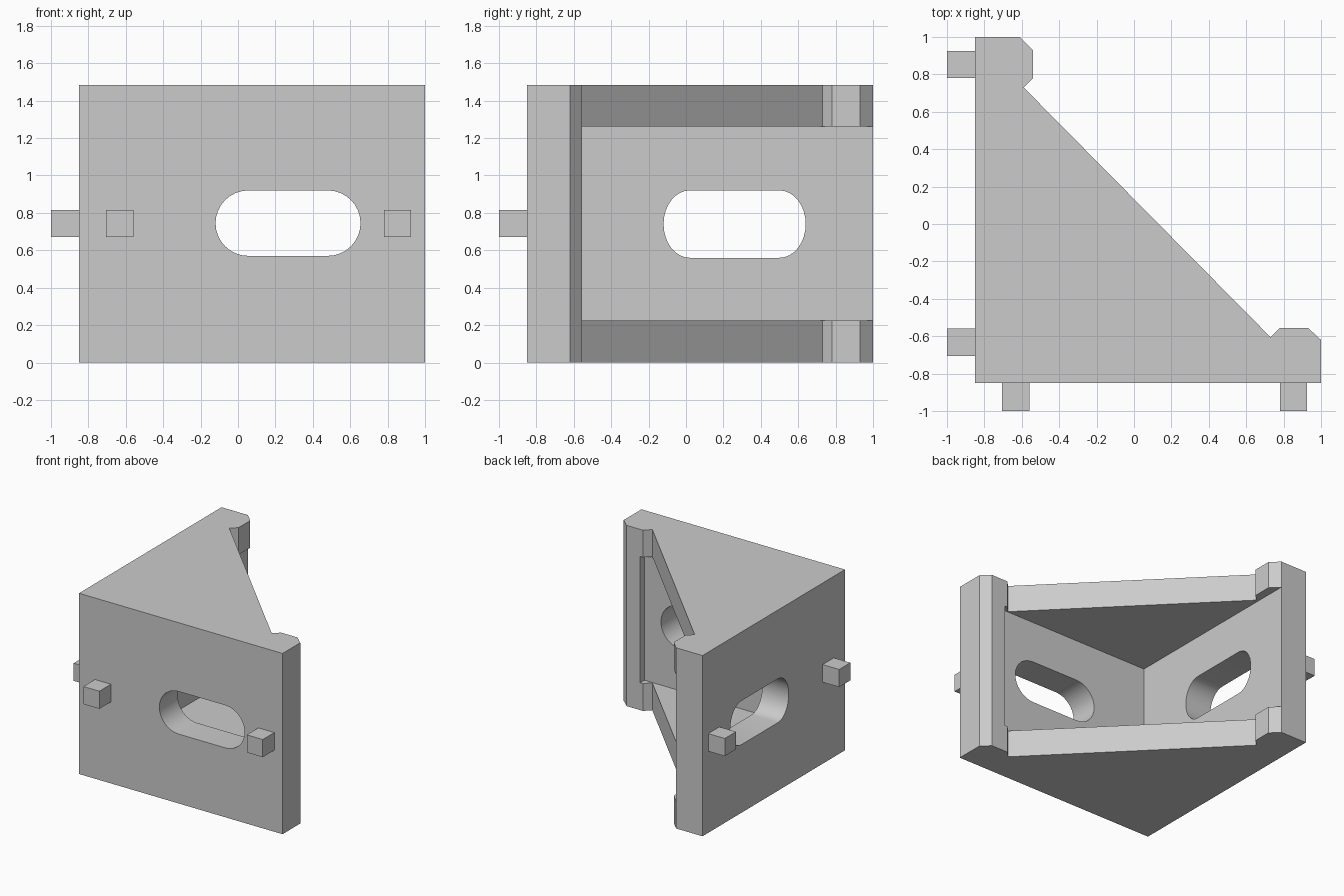
import bpy, bmesh
from math import cos, sin, pi, radians

if "Cube" in bpy.data.objects:
    bpy.data.objects.remove(bpy.data.objects["Cube"], do_unlink=True)

grey = bpy.data.materials.new("plain grey")
grey.use_nodes = True
colour = (0.6, 0.6, 0.6, 1)
grey.diffuse_color = colour
grey.node_tree.nodes["Principled BSDF"].inputs["Base Color"].default_value = colour


def prism(name, profile, extrude):
    """Extrude a closed outline of 3D points along a vector."""
    bm = bmesh.new()
    face = bm.faces.new([bm.verts.new(p) for p in profile])
    top = bmesh.ops.extrude_face_region(bm, geom=[face])["geom"]
    moved = [v for v in top if isinstance(v, bmesh.types.BMVert)]
    bmesh.ops.translate(bm, vec=extrude, verts=moved)
    bmesh.ops.recalc_face_normals(bm, faces=bm.faces)
    mesh = bpy.data.meshes.new(name)
    bm.to_mesh(mesh)
    bm.free()
    mesh.materials.append(grey)
    obj = bpy.data.objects.new(name, mesh)
    bpy.context.collection.objects.link(obj)
    return obj


def box(name, low, high):
    (x0, y0, z0), (x1, y1, z1) = low, high
    base = [(x0, y0, z0), (x1, y0, z0), (x1, y1, z0), (x0, y1, z0)]
    return prism(name, base, (0, 0, z1 - z0))


def slot_outline(start, end, low, high, end_radius, steps=16):
    """Rounded slot outline as (along, height) pairs."""
    mid, half = (low + high) / 2, (high - low) / 2
    points = []
    for centre, turn in ((end - end_radius, -pi / 2), (start + end_radius, pi / 2)):
        for i in range(steps + 1):
            a = turn + pi * i / steps
            points.append((centre + end_radius * cos(a), mid + half * sin(a)))
    return points


def cut(target, cutter):
    cutter.hide_render = True
    mod = target.modifiers.new("cut", "BOOLEAN")
    mod.operation = "DIFFERENCE"
    mod.solver = "EXACT"
    mod.object = cutter
    bpy.context.view_layer.objects.active = target
    bpy.ops.object.modifier_apply(modifier=mod.name)
    bpy.data.objects.remove(cutter, do_unlink=True)


# Corner bracket: triangular plan with a chamfered bead at each wall end
plan = [(-0.85, -0.85), (1, -0.85), (1, -0.62), (0.93, -0.555), (0.78, -0.555),
        (0.73, -0.605), (-0.59, 0.73), (-0.54, 0.78), (-0.54, 0.93),
        (-0.61, 1), (-0.85, 1)]
bracket = prism("corner_bracket", [(x, y, 0) for x, y in plan], (0, 0, 1.485))

# Hollow between the two gussets, open at the back
cut(bracket, box("hollow_cutter", (-0.61, -0.61, 0.225), (0.805, 1.2, 1.262)))

# Bolt slots through the front wall and the side wall
front = slot_outline(-0.12, 0.655, 0.57, 0.92, 0.175)
cut(bracket, prism("front_slot_cutter", [(a, -1.1, z) for a, z in front], (0, 0.6, 0)))
side = slot_outline(-0.12, 0.64, 0.56, 0.92, 0.14)
cut(bracket, prism("side_slot_cutter", [(-1.1, a, z) for a, z in side], (0.6, 0, 0)))

bpy.ops.object.select_all(action="DESELECT")
bracket.select_set(True)
bpy.context.view_layer.objects.active = bracket
bpy.ops.object.shade_smooth_by_angle(angle=radians(30))

# Locating pegs on both outer walls
for place, a, b in (("inner", -0.705, -0.56), ("outer", 0.78, 0.925)):
    box("front_peg_" + place, (a, -1, 0.67), (b, -0.85, 0.815))
    box("side_peg_" + place, (-1, a, 0.67), (-0.85, b, 0.815))
